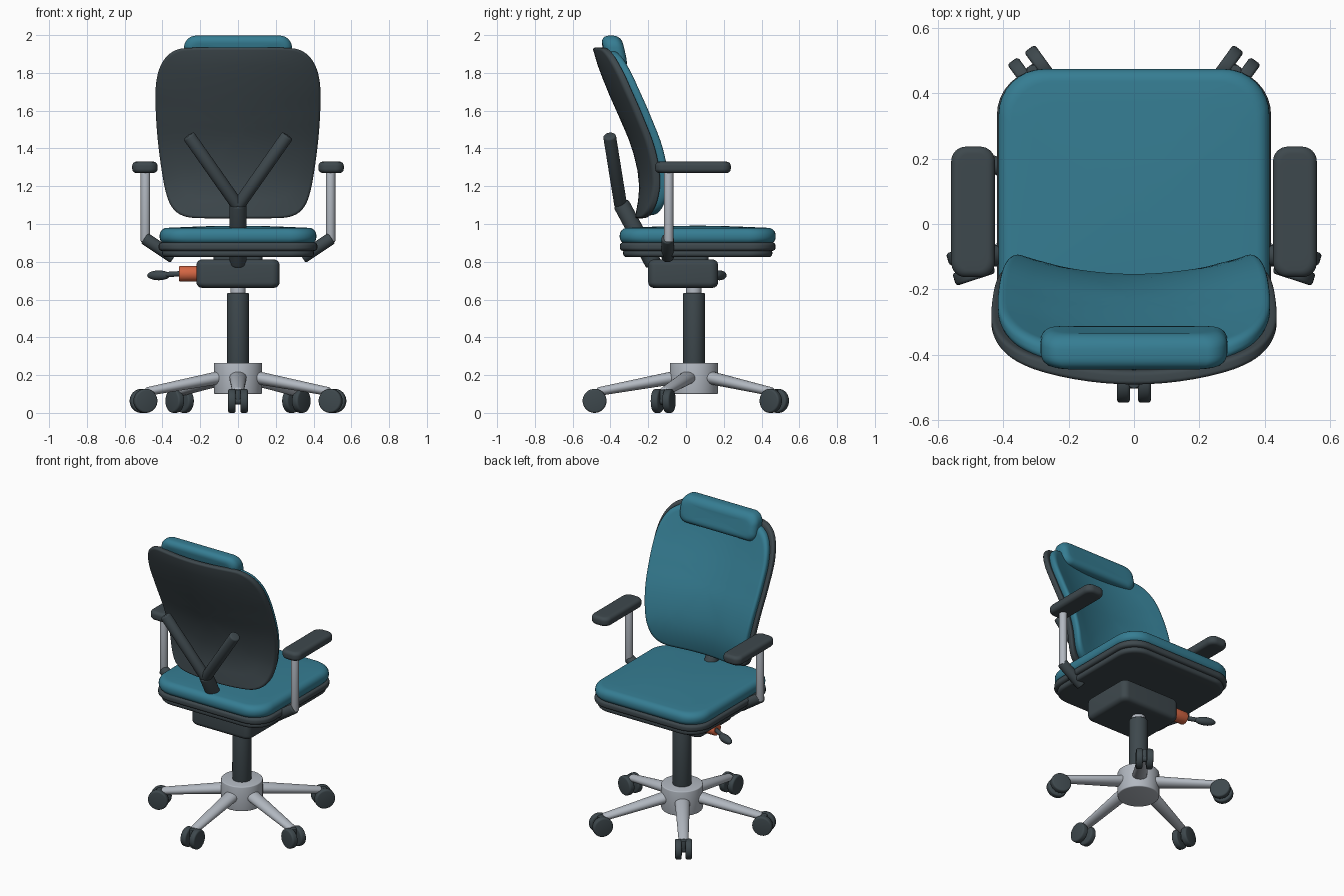
import bpy, bmesh, math
from mathutils import Vector, Matrix

if "Cube" in bpy.data.objects:
    bpy.data.objects.remove(bpy.data.objects["Cube"])


def material(name, rgb):
    m = bpy.data.materials.new(name)
    m.diffuse_color = (*rgb, 1)
    m.use_nodes = True
    b = next(n for n in m.node_tree.nodes if n.type == 'BSDF_PRINCIPLED')
    b.inputs["Base Color"].default_value = (*rgb, 1)
    b.inputs["Roughness"].default_value = 0.6
    return m


TEAL = material("teal fabric", (0.036, 0.205, 0.29))
DARK = material("dark plastic", (0.048, 0.065, 0.074))
SILVER = material("silver metal", (0.445, 0.48, 0.53))
ORANGE = material("orange plastic", (0.65, 0.13, 0.055))


def finish(name, bm, mat, bevel=0.0):
    bmesh.ops.recalc_face_normals(bm, faces=bm.faces)
    me = bpy.data.meshes.new(name)
    bm.to_mesh(me)
    bm.free()
    me.materials.append(mat)
    me.shade_smooth()
    ob = bpy.data.objects.new(name, me)
    bpy.context.collection.objects.link(ob)
    if bevel:
        mod = ob.modifiers.new("rounded edges", 'BEVEL')
        mod.width, mod.segments, mod.limit_method = bevel, 3, 'ANGLE'
        mod.angle_limit = math.radians(40)
    else:
        me.set_sharp_from_angle(angle=math.radians(40))
    return ob


def rod(name, a, b, r0, r1, mat, flat=1.0, bevel=0.008, sides=32):
    """Straight tapered tube from a to b; flat squashes it vertically."""
    a, b = Vector(a), Vector(b)
    d = b - a
    bm = bmesh.new()
    mtx = (Matrix.Translation((a + b) / 2) @ d.to_track_quat('Z', 'Y').to_matrix().to_4x4()
           @ Matrix.Diagonal((1, flat, 1, 1)))
    bmesh.ops.create_cone(bm, cap_ends=True, segments=sides, radius1=r0, radius2=r1,
                          depth=d.length, matrix=mtx)
    return finish(name, bm, mat, bevel)


def rounded_rect(hx, hy, r, n=8):
    pts = []
    for i, (sx, sy) in enumerate(((1, 1), (-1, 1), (-1, -1), (1, -1))):
        for k in range(n + 1):
            t = math.pi / 2 * (i + k / n)
            pts.append((sx * (hx - r) + r * math.cos(t), sy * (hy - r) + r * math.sin(t)))
    return pts


def pad(name, outline, h0, h1, r, place, mat):
    """Slab over a 2D outline with rounded rims; place maps (u, v, h) to 3D."""
    hu = max(abs(p[0]) for p in outline)
    hv = max(abs(p[1]) for p in outline)
    n = 6
    arc = [math.pi / 2 * k / n for k in range(n + 1)]
    rim = [(r * (1 - math.sin(t)), h0 + r * (1 - math.cos(t))) for t in arc]
    rim += [(r * (1 - math.cos(t)), h1 - r * (1 - math.sin(t))) for t in arc]
    inner = (0.08, 0.25, 0.45, 0.65, 0.82)
    rings = [((1 - r / hu) * s, (1 - r / hv) * s, h0) for s in inner]
    rings += [(1 - i / hu, 1 - i / hv, h) for i, h in rim]
    rings += [((1 - r / hu) * s, (1 - r / hv) * s, h1) for s in reversed(inner)]
    bm = bmesh.new()
    vs = [[bm.verts.new(place(u * su, v * sv, h)) for u, v in outline] for su, sv, h in rings]
    m = len(outline)
    for p, q in zip(vs, vs[1:]):
        for i in range(m):
            j = (i + 1) % m
            bm.faces.new((p[i], p[j], q[j], q[i]))
    bm.faces.new(vs[0])
    bm.faces.new(vs[-1])
    bmesh.ops.remove_doubles(bm, verts=bm.verts, dist=1e-5)
    return finish(name, bm, mat)


def spline(p0, p1, p2, p3, t):
    return 0.5 * (2 * p1 + (p2 - p0) * t + (2 * p0 - 5 * p1 + 4 * p2 - p3) * t * t
                  + (3 * p1 - p0 - 3 * p2 + p3) * t ** 3)


# ---- five-star base ----
CY = 0.042
rod("base_hub", (0, CY, 0.10), (0, CY, 0.265), 0.128, 0.128, SILVER, bevel=0.006, sides=48)
rod("column_sleeve", (0, CY, 0.25), (0, CY, 0.635), 0.058, 0.058, DARK, bevel=0.005)
rod("gas_piston", (0, CY, 0.6), (0, CY, 0.69), 0.041, 0.041, SILVER, bevel=0)
for k in range(5):
    a = math.radians(-90 + 72 * k)
    out = Vector((math.cos(a), math.sin(a), 0))
    side = Vector((-out.y, out.x, 0))
    c = Vector((0, CY, 0))
    up = Vector((0, 0, 1))
    rod(f"base_leg_{k+1}", c + out * 0.06 + up * 0.195, c + out * 0.51 + up * 0.112,
        0.048, 0.030, SILVER, flat=0.75)
    hub = c + out * 0.526 + up * 0.0635
    rod(f"caster_stem_{k+1}", hub, hub + up * 0.06, 0.02, 0.02, DARK, bevel=0.004)
    rod(f"caster_axle_{k+1}", hub - side * 0.03, hub + side * 0.03, 0.02, 0.02, DARK, bevel=0)
    for n, s in (("a", -1), ("b", 1)):
        rod(f"caster_wheel_{k+1}{n}", hub + side * s * 0.012, hub + side * s * 0.052,
            0.0635, 0.0635, DARK, bevel=0.01)

# ---- tilt mechanism and lever ----
pad("tilt_mechanism", rounded_rect(0.22, 0.185, 0.04), 0.662, 0.812, 0.03,
    lambda u, v, h: (u, v - 0.015, h), DARK)
pad("mechanism_spacer", rounded_rect(0.13, 0.12, 0.03), 0.78, 0.85, 0.005,
    lambda u, v, h: (u, v, h), DARK)
rod("lever_collar", (-0.19, 0.11, 0.737), (-0.312, 0.11, 0.737), 0.041, 0.041, ORANGE, bevel=0.006)
rod("lever_rod", (-0.30, 0.115, 0.737), (-0.42, 0.175, 0.73), 0.014, 0.014, DARK)
bm = bmesh.new()
bmesh.ops.create_uvsphere(bm, u_segments=24, v_segments=12, radius=1,
                          matrix=Matrix.Translation((-0.42, 0.178, 0.728))
                          @ Matrix.Rotation(math.radians(-25), 4, 'Z')
                          @ Matrix.Diagonal((0.066, 0.027, 0.026, 1)))
finish("lever_knob", bm, DARK)

# ---- seat ----
SY = 0.062
flat = lambda u, v, h: (u, v + SY, h)
pad("seat_pan_lower", rounded_rect(0.402, 0.395, 0.13), 0.825, 0.866, 0.018, flat, DARK)
pad("seat_pan_upper", rounded_rect(0.42, 0.412, 0.14), 0.858, 0.902, 0.016, flat, DARK)
pad("seat_cushion", rounded_rect(0.415, 0.413, 0.14), 0.893, 0.978, 0.038,
    lambda u, v, h: (u, v + SY, h + (0.013 * (1 - (u / 0.42) ** 2) * (1 - (v / 0.42) ** 2)
                                     if h > 0.95 else 0)), TEAL)

# ---- backrest: shell and cushion share one curved sheet ----
BACK = [(1.03, -0.270), (1.13, -0.253), (1.235, -0.250), (1.395, -0.285),
        (1.555, -0.350), (1.74, -0.430), (1.94, -0.495)]


def back_y(z):
    z = min(max(z, BACK[0][0]), BACK[-1][0])
    i = max(k for k in range(len(BACK) - 1) if BACK[k][0] <= z)
    t = (z - BACK[i][0]) / (BACK[i + 1][0] - BACK[i][0])
    y = [BACK[min(max(i + d, 0), len(BACK) - 1)][1] for d in (-1, 0, 1, 2)]
    return spline(*y, t)


MID = 1.482
half = [(0, 1.03), (0.1, 1.03), (0.2, 1.031), (0.27, 1.037), (0.325, 1.062), (0.362, 1.11),
        (0.385, 1.18), (0.402, 1.27), (0.42, 1.4), (0.432, 1.53), (0.437, 1.66), (0.433, 1.75),
        (0.415, 1.825), (0.38, 1.885), (0.33, 1.92), (0.27, 1.932), (0.14, 1.934), (0, 1.934)]
loop = [(x, z - MID) for x, z in half] + [(-x, z - MID) for x, z in half[-2:0:-1]]
back_outline = []
for i in range(len(loop)):
    p = [loop[(i + d) % len(loop)] for d in (-1, 0, 1, 2)]
    for t in (0, 0.33, 0.67):
        back_outline.append(tuple(spline(*[q[c] for q in p], t) for c in (0, 1)))


def on_back(u, v, h):
    return (u, back_y(v + MID) + 0.48 * u * u + h, v + MID)


pad("backrest_shell", back_outline, 0.0, 0.042, 0.014, on_back, DARK)
pad("backrest_cushion", [(u * 0.955, v * 0.965) for u, v in back_outline],
    0.034, 0.095, 0.026, on_back, TEAL)

# ---- headrest, leaning with the back ----
pad("headrest", rounded_rect(0.286, 0.088, 0.06), -0.055, 0.055, 0.042,
    lambda u, v, h: (u, -0.383 + h - 0.22 * v + 0.1 * u * u, 1.915 + v - 0.12 * u * u), TEAL)

# ---- back support ----
rod("back_spine", (0, -0.17, 0.785), (0, -0.345, 1.11), 0.044, 0.044, DARK, bevel=0.012)
for name, s in (("left", 1), ("right", -1)):
    rod(f"back_branch_{name}", (0, -0.345, 1.095), (s * 0.262, -0.405, 1.468),
        0.034, 0.034, DARK, bevel=0.01)

    # ---- armrests ----
    rod(f"arm_bracket_{name}", (s * 0.34, -0.097, 0.822), (s * 0.495, -0.097, 0.925),
        0.033, 0.033, DARK)
    rod(f"arm_post_{name}", (s * 0.49, -0.092, 0.905), (s * 0.49, -0.092, 1.29),
        0.025, 0.025, SILVER, bevel=0.005)
    pad(f"arm_pad_{name}", rounded_rect(0.067, 0.2, 0.045), 1.27, 1.33, 0.022,
        lambda u, v, h, s=s: (u + s * 0.493, v + 0.037, h), DARK)
